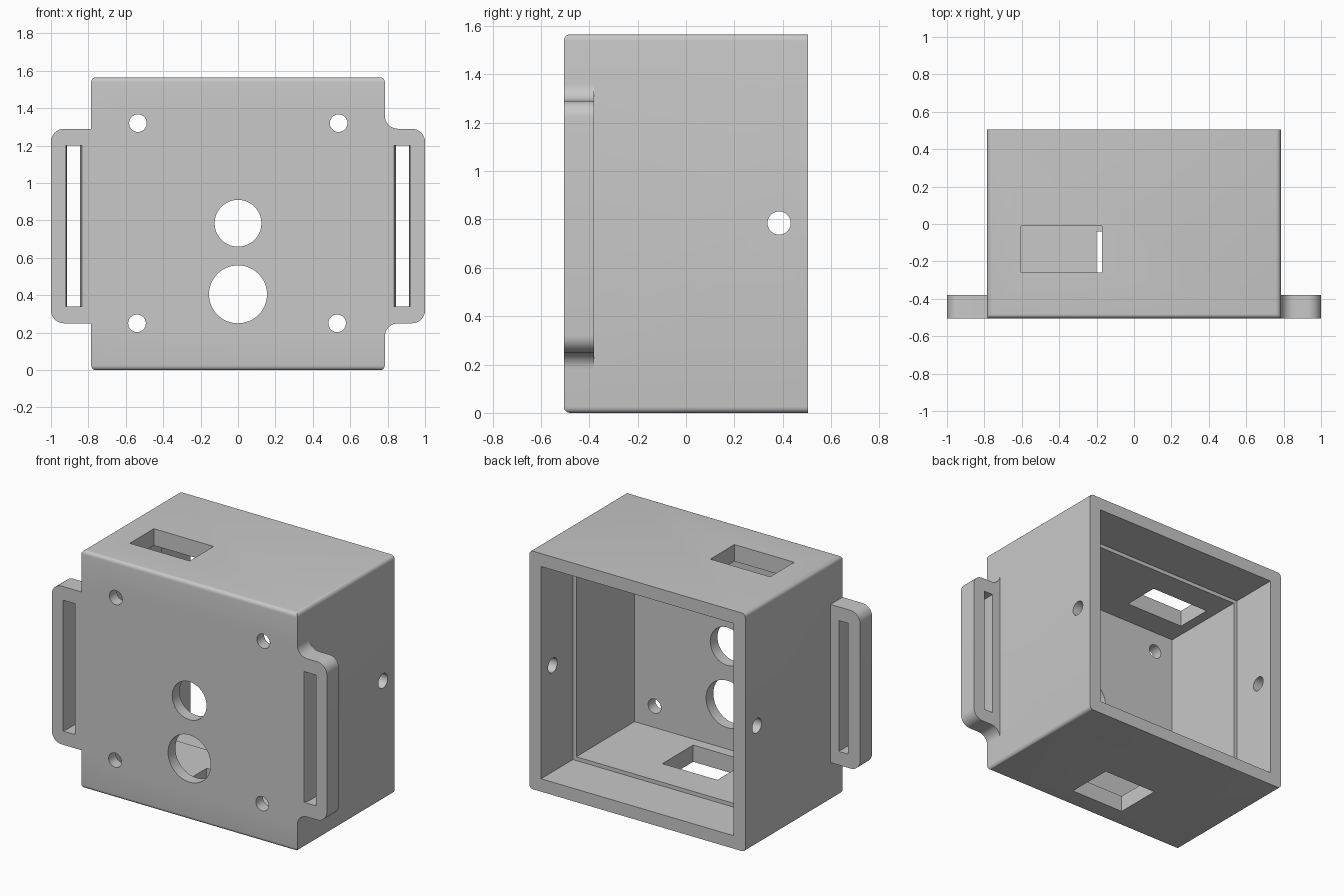
import bpy, bmesh, math
from mathutils import Matrix, Vector

old = bpy.data.objects.get("Cube")
if old:
    bpy.data.objects.remove(old, do_unlink=True)

grey = bpy.data.materials.new("light_grey_plastic")
grey.use_nodes = True
grey.diffuse_color = (0.58, 0.58, 0.58, 1)
grey.node_tree.nodes["Principled BSDF"].inputs["Base Color"].default_value = grey.diffuse_color

FRONT, BACK, SIDE, TOP = -0.505, 0.505, 0.785, 1.565


def finish(name, bm):
    bmesh.ops.recalc_face_normals(bm, faces=bm.faces)
    mesh = bpy.data.meshes.new(name)
    bm.to_mesh(mesh)
    bm.free()
    mesh.materials.append(grey)
    obj = bpy.data.objects.new(name, mesh)
    bpy.context.collection.objects.link(obj)
    return obj


def box_mesh(x0, x1, y0, y1, z0, z1):
    bm = bmesh.new()
    bmesh.ops.create_cube(bm, size=1)
    for v in bm.verts:
        v.co = Vector(((x0 + x1) / 2 + v.co.x * (x1 - x0),
                       (y0 + y1) / 2 + v.co.y * (y1 - y0),
                       (z0 + z1) / 2 + v.co.z * (z1 - z0)))
    return bm


def box(name, *bounds):
    return finish(name, box_mesh(*bounds))


def prism(name, points, offset):
    bm = bmesh.new()
    face = bm.faces.new([bm.verts.new(p) for p in points])
    result = bmesh.ops.extrude_face_region(bm, geom=[face])
    verts = [g for g in result["geom"] if isinstance(g, bmesh.types.BMVert)]
    bmesh.ops.translate(bm, verts=verts, vec=offset)
    return finish(name, bm)


def cylinder(name, centre, radius, depth, axis):
    bm = bmesh.new()
    turn = Matrix.Rotation(math.pi / 2, 4, axis)
    bmesh.ops.create_cone(bm, cap_ends=True, segments=48, radius1=radius, radius2=radius,
                          depth=depth, matrix=Matrix.Translation(centre) @ turn)
    return finish(name, bm)


def arc(cx, cz, radius, start, end, steps=8):
    return [(cx + radius * math.cos(math.radians(start + (end - start) * i / steps)),
             cz + radius * math.sin(math.radians(start + (end - start) * i / steps)))
            for i in range(steps + 1)]


def combine(target, tool, operation):
    mod = target.modifiers.new("combine", "BOOLEAN")
    mod.operation, mod.solver, mod.object = operation, "EXACT", tool
    bpy.context.view_layer.objects.active = target
    bpy.ops.object.modifier_apply(modifier=mod.name)
    bpy.data.objects.remove(tool, do_unlink=True)


# Outer shell, rounded on the long edges and the top and bottom front edges
bm = box_mesh(-SIDE, SIDE, FRONT, BACK, 0, TOP)
rounded = []
for e in bm.edges:
    a, b = (v.co for v in e.verts)
    along_depth = abs(a.y - b.y) > 0.5
    front_cross = abs(a.x - b.x) > 0.5 and a.y < 0
    if along_depth or front_cross:
        rounded.append(e)
bmesh.ops.bevel(bm, geom=rounded, offset=0.025, segments=5, profile=0.5, affect="EDGES")
enclosure = finish("enclosure", bm)


# Strap tabs: rounded outer corners, with fillets where the left one meets the shell
def strap_tab(side):
    low, high, r, root = 0.25, 1.29, 0.07, 0.72
    if side > 0:
        lower = [(root, low - r)] + arc(SIDE + r, low - r, r, 180, 90)
        upper = arc(SIDE + r, high + r, r, 270, 180) + [(root, high + r)]
    else:
        lower, upper = [(root, low)], [(root, high)]
    outline = (lower + arc(1 - r, low + r, r, -90, 0)
               + arc(1 - r, high - r, r, 0, 90) + upper)
    return prism("strap_tab", [(side * x, FRONT, z) for x, z in outline], (0, 0.125, 0))


for side in (1, -1):
    combine(enclosure, strap_tab(side), "UNION")

# Hollow interior and the wider lid recess at the open back
w, rim = 0.11, 0.085
combine(enclosure, box("cavity", w - SIDE, SIDE - w, -0.43, 0.7, w, TOP - w), "DIFFERENCE")
combine(enclosure, box("recess", rim - SIDE, SIDE - rim, 0.175, 0.7, rim, TOP - rim), "DIFFERENCE")

# Strap slots with a slightly flared front
for side in (1, -1):
    slot = [(0.833, -0.55), (0.833, FRONT), (0.845, -0.47), (0.845, -0.3),
            (0.913, -0.3), (0.913, -0.47), (0.92, FRONT), (0.92, -0.55)]
    tool = prism("slot", [(side * x, y, 0.34) for x, y in slot], (0, 0, 0.86))
    combine(enclosure, tool, "DIFFERENCE")

# Front openings: four screw holes and two larger round ones
for x, z, r in [(-0.535, 1.32, 0.047), (0.538, 1.32, 0.047), (-0.54, 0.25, 0.047),
                (0.53, 0.25, 0.047), (0, 0.785, 0.125), (0, 0.405, 0.155)]:
    combine(enclosure, cylinder("hole", (x, FRONT, z), r, 0.3, "X"), "DIFFERENCE")

# Lid screw holes through both side walls
for side in (1, -1):
    combine(enclosure, cylinder("hole", (side * SIDE, 0.385, 0.785), 0.048, 0.4, "Y"), "DIFFERENCE")

# Rectangular windows in the top and bottom walls
combine(enclosure, box("window", -0.605, -0.17, -0.26, -0.01, 1.3, 1.7), "DIFFERENCE")
combine(enclosure, box("window", -0.2, 0.2, -0.36, -0.04, -0.2, 0.2), "DIFFERENCE")

# Smooth the rounded edges, keep the rest crisp
bpy.ops.object.select_all(action="DESELECT")
enclosure.select_set(True)
bpy.context.view_layer.objects.active = enclosure
bpy.ops.object.shade_smooth_by_angle(angle=math.radians(30))
